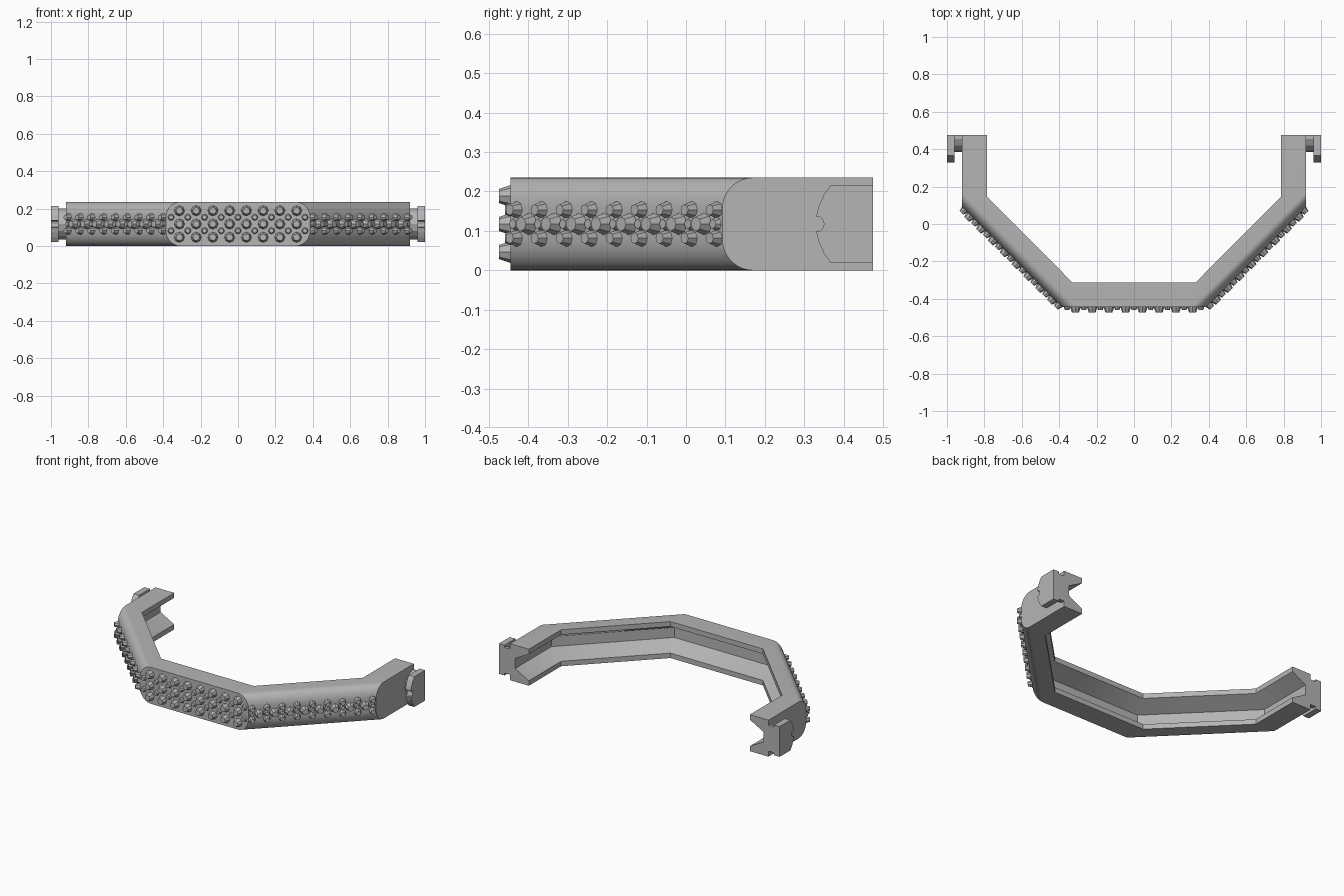
import bpy, bmesh, math
from mathutils import Vector, Matrix

cube = bpy.data.objects.get("Cube")
if cube:
    bpy.data.objects.remove(cube, do_unlink=True)

H = 0.235           # height of the band
MID = H / 2
T = 0.133           # wall thickness
END = 0.475         # rear end of the arms

grey = bpy.data.materials.new("neutral grey")
grey.use_nodes = True
grey.diffuse_color = (0.46, 0.46, 0.46, 1)
grey.node_tree.nodes["Principled BSDF"].inputs["Base Color"].default_value = (0.46, 0.46, 0.46, 1)


def finish(bm, name, smooth=False):
    bmesh.ops.recalc_face_normals(bm, faces=bm.faces)
    mesh = bpy.data.meshes.new(name)
    bm.to_mesh(mesh)
    bm.free()
    mesh.materials.append(grey)
    obj = bpy.data.objects.new(name, mesh)
    bpy.context.collection.objects.link(obj)
    if smooth:
        activate(obj)
        bpy.ops.object.shade_smooth_by_angle(angle=math.radians(30))
    return obj


def activate(obj):
    bpy.ops.object.select_all(action='DESELECT')
    obj.select_set(True)
    bpy.context.view_layer.objects.active = obj


def loft(rings, name):
    """Skin a list of equal closed rings and cap both ends."""
    bm = bmesh.new()
    rows = [[bm.verts.new(p) for p in ring] for ring in rings]
    n = len(rows[0])
    for a, b in zip(rows, rows[1:]):
        for i in range(n):
            bm.faces.new((a[i], a[(i + 1) % n], b[(i + 1) % n], b[i]))
    bm.faces.new(rows[0])
    bm.faces.new(rows[-1])
    return finish(bm, name)


# Band: channel section swept with mitred corners along the outer path
half = [Vector((0.92, END)), Vector((0.92, 0.092)), Vector((0.385, -0.445))]
path = half + [Vector((-p.x, p.y)) for p in reversed(half)]
section = [(0, 0), (T, 0), (T, 0.032), (0.036, 0.085)]
section += [(u, H - z) for u, z in reversed(section)]
rings = []
for i, p in enumerate(path):
    normals = []
    for a, b in ((i - 1, i), (i, i + 1)):
        if a >= 0 and b < len(path):
            d = (path[b] - path[a]).normalized()
            normals.append(Vector((d.y, -d.x)))
    m = normals[0]
    if len(normals) == 2:
        m = (normals[0] + normals[1]) / (1 + normals[0].dot(normals[1]))
    rings.append([(p.x + m.x * u, p.y + m.y * u, z) for u, z in section])
band = loft(rings, "band")

# Round the upper and lower outer edges of the diagonal walls
RU, RZ = 0.055, 0.08
arc = [(-RU + RU * math.sin(a), RZ - RZ * math.cos(a))
       for a in (math.pi / 2 * k / 10 for k in range(11))]
corner = arc + [(0.06, RZ), (0.06, -0.05), (-RU, -0.05)]
centre = (half[1] + half[2]) / 2
for s in (1, -1):
    along = (half[1] - half[2]).normalized()
    along.x *= s
    out = Vector((s * abs(along.y), -abs(along.x)))
    mid = Vector((s * centre.x, centre.y))
    for flip in (False, True):
        ends = []
        for t in (-0.6, 0.6):
            base = mid + along * t
            ends.append([(*(base + out * u), H - z if flip else z) for u, z in corner])
        cutter = loft(ends, "edge_cutter")
        cutter.hide_render = True
        activate(band)
        mod = band.modifiers.new("round", 'BOOLEAN')
        mod.operation = 'DIFFERENCE'
        mod.solver = 'EXACT'
        mod.object = cutter
        bpy.ops.object.modifier_apply(modifier=mod.name)
        bpy.data.objects.remove(cutter, do_unlink=True)
activate(band)
bpy.ops.object.shade_smooth_by_angle(angle=math.radians(30))


# Faceted studs laid out on a wall
def studs(name, origin, along, out, layout):
    bm = bmesh.new()
    turn = out.to_track_quat('Z', 'Y').to_matrix().to_4x4()
    for t, z, r, h in layout:
        pos = origin + along * t + Vector((0, 0, z)) + out * (h / 2 - 0.003)
        bmesh.ops.create_cone(bm, cap_ends=True, segments=8, radius1=r, radius2=r * 0.6,
                              depth=h + 0.006, matrix=Matrix.Translation(pos) @ turn)
    finish(bm, name)


PITCH = 0.0895
front = [((k - 3.5) * PITCH, MID + dz, 0.03, 0.029)
         for k in range(8) for dz in (-0.071, 0, 0.071)]
front += [((k - 4) * PITCH, MID + dz, 0.02, 0.014)
          for k in range(9) for dz in (-0.036, 0.036)]
studs("front_studs", Vector((0, -0.445, 0)), Vector((1, 0, 0)), Vector((0, -1, 0)), front)

side = [((k - 4) * PITCH, MID + dz, 0.023, 0.025)
        for k in range(9) for dz in (-0.036, 0.036)]
side += [((k - 3.5) * PITCH, MID, 0.03, 0.029) for k in range(8)]
side += [((k - 4) * PITCH, MID, 0.02, 0.014) for k in range(9)]
for s, label in ((1, "left"), (-1, "right")):
    d = (half[1] - half[2]).normalized()
    studs(label + "_studs", Vector((s * centre.x, centre.y, 0)),
          Vector((s * d.x, d.y, 0)), Vector((s * d.y, -d.x, 0)), side)


# End clips: a neck and a wider notched plate on each arm
def plate(name, profile, x0, x1):
    outline = profile + [(y, H - z) for y, z in reversed(profile) if abs(z - MID) > 1e-4]
    loft([[(x, y, z) for y, z in outline] for x in (x0, x1)], name)


hook = [(END, 0.215), (0.366, 0.215), (0.349, 0.19), (0.337, 0.163),
        (0.33, 0.137), (0.342, 0.134), (0.348, 0.127), (0.35, MID)]
neck = [(END, 0.2), (0.455, 0.2), (0.42, 0.182), (0.396, 0.155), (0.385, MID)]
for s, label in ((1, "left"), (-1, "right")):
    plate(label + "_clip_neck", neck, s * 0.915, s * 0.965)
    plate(label + "_clip_plate", hook, s * 0.96, s * 1.0)
